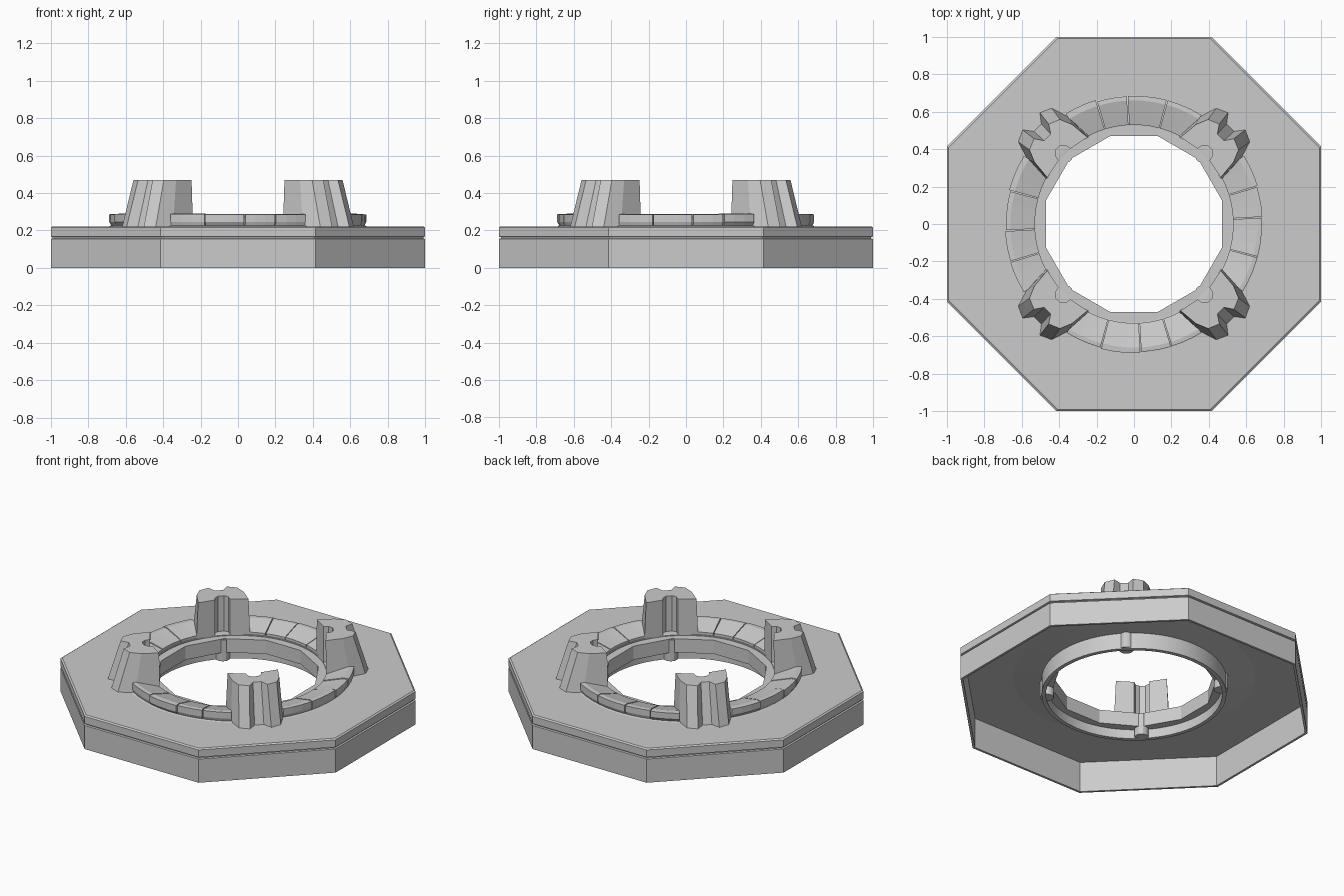
import bpy, bmesh, math, random
from math import cos, sin, radians, pi

cube = bpy.data.objects.get("Cube")
if cube:
    bpy.data.objects.remove(cube, do_unlink=True)
random.seed(4)

stone = bpy.data.materials.new("grey_stone")
stone.use_nodes = True
GREY = (0.6, 0.6, 0.6, 1)
stone.diffuse_color = GREY
bsdf = next(n for n in stone.node_tree.nodes if n.type == 'BSDF_PRINCIPLED')
bsdf.inputs["Base Color"].default_value = GREY
bsdf.inputs["Roughness"].default_value = 0.9


def finish(name, bm, smooth=False):
    bmesh.ops.recalc_face_normals(bm, faces=bm.faces)
    mesh = bpy.data.meshes.new(name)
    bm.to_mesh(mesh)
    bm.free()
    mesh.materials.append(stone)
    ob = bpy.data.objects.new(name, mesh)
    bpy.context.collection.objects.link(ob)
    if smooth:
        bpy.ops.object.select_all(action='DESELECT')
        ob.select_set(True)
        bpy.context.view_layer.objects.active = ob
        bpy.ops.object.shade_smooth_by_angle(angle=radians(30))
    return ob


def sweep(bm, profile, start, end, steps):
    """Turn a closed (radius, height) profile about z, capping partial turns."""
    full = abs(end - start) >= 360
    rings = []
    for i in range(steps if full else steps + 1):
        a = radians(start + (end - start) * i / steps)
        rings.append([bm.verts.new((r * cos(a), r * sin(a), z)) for r, z in profile])
    n = len(profile)
    for i in range(steps):
        p, q = rings[i], rings[(i + 1) % len(rings)]
        for j in range(n):
            k = (j + 1) % n
            bm.faces.new((p[j], q[j], q[k], p[k]))
    if not full:
        bm.faces.new(rings[0])
        bm.faces.new(rings[-1])


# Octagonal shell, open below, with a shallow groove around its wall
c8 = 1 / cos(pi / 8)
bm = bmesh.new()
shell = [(1, 0), (1, .155), (.99, .158), (.99, .164), (1, .167), (1, .215),
         (.99, .222), (.6, .222), (.6, .2), (.985, .2), (.985, 0)]
sweep(bm, [(r * c8, z) for r, z in shell], 22.5, 382.5, 8)
finish("octagonal_base", bm)

# Round collar lining the opening and hanging below the plate
bm = bmesh.new()
sweep(bm, [(.525, .08), (.525, .235), (.56, .24), (.68, .226), (.72, .2),
           (.55, .185), (.55, .08)], 0, 360, 64)
finish("opening_collar", bm, True)

# Twelve-sided inner ledge
bm = bmesh.new()
sweep(bm, [(.487, .14), (.487, .23), (.542, .23), (.542, .14)], 15, 375, 12)
finish("inner_ledge", bm)

# Raised ring of stones between the pillars
bm = bmesh.new()
for side in range(4):
    cuts = [-32, -15, 3, 17, 32]
    for a, b in zip(cuts, cuts[1:]):
        dz = random.uniform(-.004, 0)
        dr = random.uniform(-.008, .004)
        sweep(bm, [(.53, .222), (.53, .255 + dz), (.66, .29 + dz), (.69 + dr, .288 + dz),
                   (.69 + dr, .245), (.675, .222)],
              side * 90 + a + .25, side * 90 + b - .25, 3)
finish("ring_stones", bm)

# Four tapered pillars, each with an inner slot and an outer groove;
# half outline as (outward, sideways) for the foot and the head
foot = [(.575, .018), (.555, .04), (.525, .045), (.503, .163), (.65, .158),
        (.75, .127), (.778, .065), (.73, .028)]
head = [(.575, .018), (.555, .04), (.525, .045), (.503, .152), (.61, .142),
        (.675, .115), (.70, .055), (.655, .025)]


def outline(bm, half, z, angle):
    pts = half + [(u, -v) for u, v in reversed(half)]
    return [bm.verts.new((u * cos(angle) - v * sin(angle),
                          u * sin(angle) + v * cos(angle), z)) for u, v in pts]


for name, deg in (("back_left", 45), ("back_right", 135),
                  ("front_right", 225), ("front_left", 315)):
    bm = bmesh.new()
    low = outline(bm, foot, .215, radians(deg))
    top = outline(bm, head, .47, radians(deg))
    for i in range(len(low)):
        k = (i + 1) % len(low)
        bm.faces.new((low[i], low[k], top[k], top[i]))
    bm.faces.new(low)
    bm.faces.new(top)
    finish(name + "_pillar", bm)

    # Small peg under each pillar
    bm = bmesh.new()
    bmesh.ops.create_cone(bm, cap_ends=True, segments=12, radius1=.042,
                          radius2=.042, depth=.14)
    a = radians(deg)
    bmesh.ops.translate(bm, verts=bm.verts, vec=(.52 * cos(a), .52 * sin(a), .155))
    finish(name + "_peg", bm, True)
